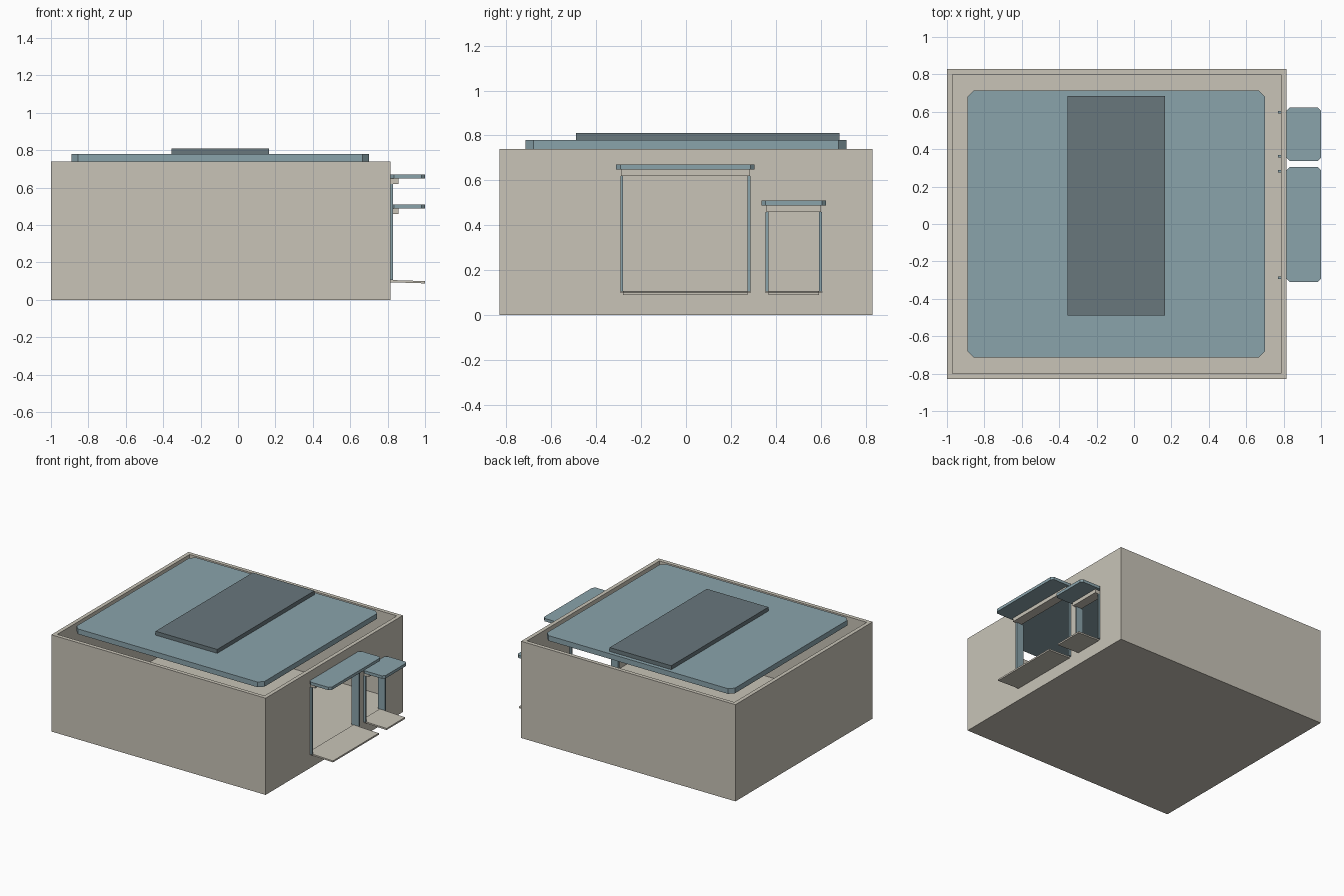
import bpy
import bmesh

cube = bpy.data.objects.get("Cube")
if cube:
    bpy.data.objects.remove(cube, do_unlink=True)


def material(name, color):
    mat = bpy.data.materials.new(name)
    mat.use_nodes = True
    rgba = (*color, 1.0)
    mat.diffuse_color = rgba
    mat.node_tree.nodes["Principled BSDF"].inputs["Base Color"].default_value = rgba
    return mat


BEIGE = material("warm beige", (0.58, 0.55, 0.475))
TEAL = material("grey teal", (0.255, 0.367, 0.407))
SLATE = material("dark slate", (0.138, 0.184, 0.202))


def box(name, mat, x, y, z, chamfer=0.0, drop=0.0):
    """Box from (min, max) ranges; chamfer cuts upright corners, drop lowers the +x end."""
    bm = bmesh.new()
    bmesh.ops.create_cube(bm, size=1)
    for v in bm.verts:
        outer = v.co.x > 0
        v.co = [r[0] + (c + 0.5) * (r[1] - r[0]) for r, c in zip((x, y, z), v.co)]
        if outer:
            v.co.z -= drop
    if chamfer:
        upright = [e for e in bm.edges
                   if abs(e.verts[0].co.z - e.verts[1].co.z) > 0.001]
        bmesh.ops.bevel(bm, geom=upright, offset=chamfer, segments=1, affect='EDGES')
    bmesh.ops.recalc_face_normals(bm, faces=bm.faces)
    mesh = bpy.data.meshes.new(name)
    bm.to_mesh(mesh)
    bm.free()
    mesh.materials.append(mat)
    obj = bpy.data.objects.new(name, mesh)
    bpy.context.collection.objects.link(obj)
    return obj


def cut(target, x, y, z):
    cutter = box("cutter", BEIGE, x, y, z)
    cutter.hide_render = True
    mod = target.modifiers.new("cut", 'BOOLEAN')
    mod.operation = 'DIFFERENCE'
    mod.solver = 'EXACT'
    mod.object = cutter
    bpy.context.view_layer.objects.active = target
    bpy.ops.object.modifier_apply(modifier=mod.name)
    bpy.data.objects.remove(cutter, do_unlink=True)


# Open-topped walls with a raised floor
WALL, INNER, FLOOR = 0.815, 0.785, 0.10
walls = box("walls", BEIGE, (-1, WALL), (-0.83, 0.83), (0, 0.74))
cut(walls, (-0.97, INNER), (-0.80, 0.80), (FLOOR, 0.9))

# Roof plate and raised panel
box("roof", TEAL, (-0.89, 0.70), (-0.715, 0.715), (0.74, 0.78), chamfer=0.035)
box("roof_panel", SLATE, (-0.355, 0.167), (-0.49, 0.685), (0.78, 0.81))


# Openings with jambs, lintel, canopy and sill
def opening(name, y0, y1, top):
    post = 0.013
    cut(walls, (0.7, 0.9), (y0, y1), (FLOOR, top))
    for side, start in (("front", y0), ("back", y1 - post)):
        box(f"{name}_{side}_jamb", TEAL, (0.77, 0.83), (start, start + post), (0.105, top))
    box(f"{name}_lintel", BEIGE, (0.81, 0.857), (y0 + 0.003, y1 - 0.003), (top, top + 0.03))
    box(f"{name}_canopy", TEAL, (WALL, 1.0), (y0 - 0.018, y1 + 0.018),
        (top + 0.028, top + 0.05), chamfer=0.018)
    box(f"{name}_sill", BEIGE, (INNER, 1.0), (y0 + post, y1 - post),
        (0.095, 0.107), drop=0.007)


opening("doorway", -0.293, 0.288, 0.62)
opening("window", 0.355, 0.605, 0.46)
